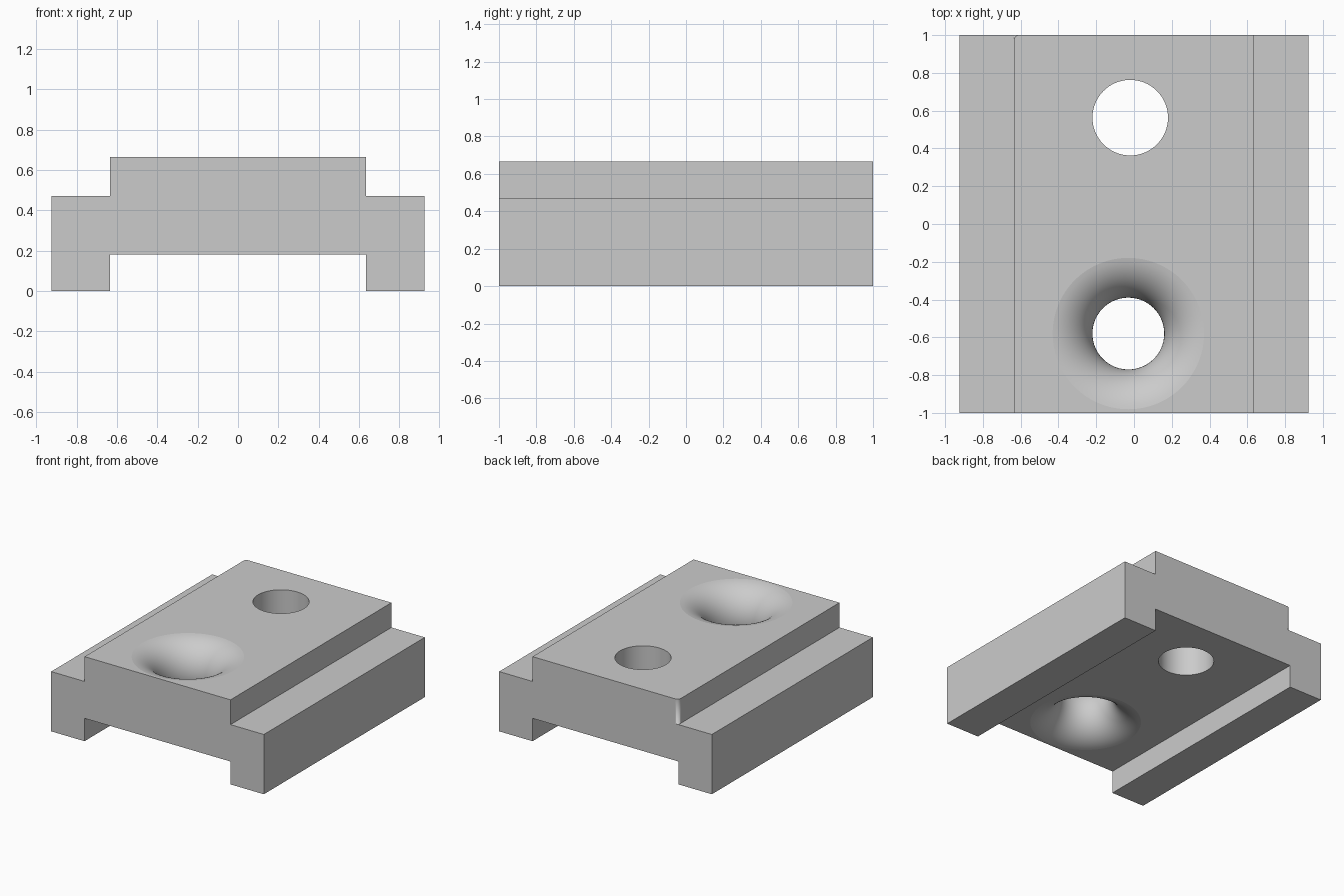
import bpy, bmesh
from math import sin, cos, pi, radians

old = bpy.data.objects.get("Cube")
if old:
    bpy.data.objects.remove(old, do_unlink=True)

grey = bpy.data.materials.new("plain grey")
grey.use_nodes = True
grey.diffuse_color = (0.6, 0.6, 0.6, 1)
grey.node_tree.nodes["Principled BSDF"].inputs["Base Color"].default_value = (0.6, 0.6, 0.6, 1)

HALF_W, HALF_L = 0.925, 1.0
CORE = 0.635                                 # half width of raised top and channel
FLOOR, SHOULDER, TOP = 0.18, 0.47, 0.665


def prism(name, points, offset, smooth=False):
    """Extrude a closed flat polygon by an offset vector."""
    bm = bmesh.new()
    face = bm.faces.new([bm.verts.new(p) for p in points])
    ext = bmesh.ops.extrude_face_region(bm, geom=[face])
    moved = [v for v in ext["geom"] if isinstance(v, bmesh.types.BMVert)]
    bmesh.ops.translate(bm, verts=moved, vec=offset)
    return finish(name, bm, smooth)


def lathe(name, profile, centre, steps=64):
    """Turn a (radius, z) profile around a vertical axis, with closed ends."""
    bm = bmesh.new()
    rings = [[bm.verts.new((centre[0] + r * cos(2 * pi * i / steps),
                            centre[1] + r * sin(2 * pi * i / steps), z))
              for i in range(steps)] for r, z in profile]
    for low, high in zip(rings, rings[1:]):
        for i in range(steps):
            j = (i + 1) % steps
            bm.faces.new((low[i], low[j], high[j], high[i]))
    bm.faces.new(rings[0])
    bm.faces.new(rings[-1])
    return finish(name, bm, True)


def finish(name, bm, smooth):
    bmesh.ops.recalc_face_normals(bm, faces=bm.faces)
    for f in bm.faces:
        f.smooth = smooth
    mesh = bpy.data.meshes.new(name)
    bm.to_mesh(mesh)
    bm.free()
    mesh.materials.append(grey)
    obj = bpy.data.objects.new(name, mesh)
    bpy.context.collection.objects.link(obj)
    return obj


# Stepped rail block with a channel underneath
half = [(CORE, FLOOR), (CORE, 0), (HALF_W, 0), (HALF_W, SHOULDER),
        (CORE, SHOULDER), (CORE, TOP)]
outline = half + [(-x, z) for x, z in reversed(half)]
block = prism("rail_block", [(x, -HALF_L, z) for x, z in outline], (0, 2 * HALF_L, 0))

# Straight hole
straight = lathe("straight_hole_cutter", [(0.2, -0.2), (0.2, 0.9)], (-0.02, 0.563))

# Waisted hole: its wall is the inner half of a torus
mid, bend = (TOP + FLOOR) / 2, 0.245
waist = []
for i in range(33):
    a = radians(-88 + 176 * i / 32)
    waist.append((0.19 + bend * (1 - cos(a)), mid + bend * sin(a)))
waist = [(waist[0][0], FLOOR - 0.05)] + waist + [(waist[-1][0], TOP + 0.05)]
waisted = lathe("waisted_hole_cutter", waist, (-0.03, -0.58), 96)

# Rounded upper corner at the back
r = 0.025
arc = [(-CORE + r - r * cos(a), HALF_L - r + r * sin(a))
       for a in (pi / 2 * i / 6 for i in range(7))]
corner = arc + [(-CORE + r, 1.1), (-CORE - 0.1, 1.1), (-CORE - 0.1, HALF_L - r)]
rounding = prism("corner_cutter", [(x, y, SHOULDER) for x, y in corner], (0, 0, 0.3), True)

for cutter in (straight, waisted, rounding):
    mod = block.modifiers.new(cutter.name, 'BOOLEAN')
    mod.operation = 'DIFFERENCE'
    mod.solver = 'EXACT'
    mod.object = cutter
    cutter.hide_render = True
    cutter.hide_viewport = True
    cutter.display_type = 'WIRE'
